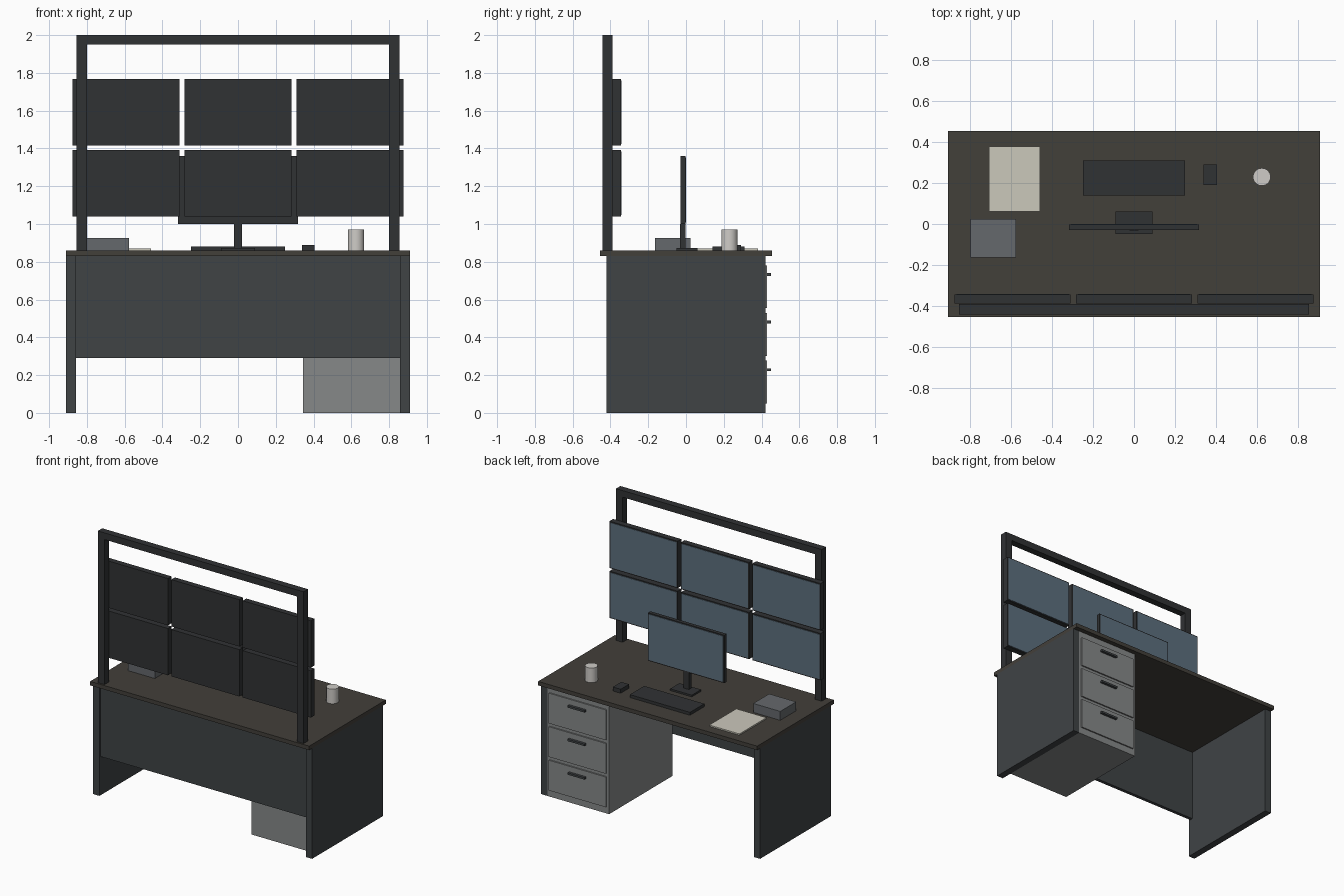
import bpy

if "Cube" in bpy.data.objects:
    bpy.data.objects.remove(bpy.data.objects["Cube"])


def mat(name, r, g, b):
    m = bpy.data.materials.new(name)
    m.diffuse_color = (r, g, b, 1)
    m.use_nodes = True
    m.node_tree.nodes["Principled BSDF"].inputs["Base Color"].default_value = m.diffuse_color
    return m


WOOD = mat("dark_wood", 0.055, 0.05, 0.042)
PANEL = mat("slate", 0.05, 0.056, 0.06)
BLACK = mat("black_plastic", 0.03, 0.032, 0.034)
GLASS = mat("screen_blue", 0.11, 0.16, 0.21)
STEEL = mat("grey_steel", 0.24, 0.25, 0.25)
BOXGREY = mat("box_grey", 0.13, 0.14, 0.15)
PAPER = mat("paper", 0.6, 0.58, 0.5)
CERAMIC = mat("ceramic", 0.62, 0.6, 0.57)


def box(name, x, y, z, m):
    """Box from (min, max) ranges on each axis."""
    bpy.ops.mesh.primitive_cube_add(size=1, location=[(a + b) / 2 for a, b in (x, y, z)])
    o = bpy.context.object
    o.name = name
    o.scale = [b - a for a, b in (x, y, z)]
    bpy.ops.object.transform_apply(location=False, rotation=False, scale=True)
    o.data.materials.append(m)
    return o


def cylinder(name, r, h, loc, m, rot=(0, 0, 0), sides=32):
    bpy.ops.mesh.primitive_cylinder_add(vertices=sides, radius=r, depth=h, location=loc, rotation=rot)
    o = bpy.context.object
    o.name = name
    o.data.materials.append(m)
    bpy.ops.object.shade_smooth_by_angle()
    return o


def monitor(name, cx, w, y0, y1, z0, z1):
    """Dark casing with a thin screen on the +y face."""
    e = 0.008
    box(name + "_case", (cx - w / 2, cx + w / 2), (y0, y1), (z0, z1), BLACK)
    box(name + "_screen", (cx - w / 2 + e, cx + w / 2 - e), (y1 - 0.002, y1 + 0.003),
        (z0 + e, z1 - e), GLASS)


# Desk
box("desk_top", (-0.91, 0.91), (-0.455, 0.455), (0.83, 0.86), WOOD)
for side, s in (("left", -1), ("right", 1)):
    x = sorted((s * 0.858, s * 0.91))
    box(side + "_side_panel", x, (-0.42, 0.42), (0, 0.83), PANEL)
    x = sorted((s * 0.80, s * 0.855))
    box(side + "_post", x, (-0.442, -0.39), (0.86, 1.95), BLACK)
box("modesty_panel", (-0.858, 0.858), (-0.405, -0.38), (0.29, 0.83), PANEL)
box("top_rail", (-0.855, 0.855), (-0.442, -0.39), (1.95, 2.0), BLACK)

# Drawer pedestal
box("pedestal", (0.345, 0.858), (-0.335, 0.42), (0, 0.83), STEEL)
for i in range(3):
    z = 0.05 + i * 0.252
    box(f"drawer_front_{i}", (0.365, 0.84), (0.418, 0.43), (z, z + 0.227), STEEL)
    box(f"drawer_handle_{i}", (0.53, 0.67), (0.43, 0.449), (z + 0.171, z + 0.186), PANEL)

# Wall of six monitors
for row, z in enumerate((1.04, 1.415)):
    for col in (-1, 0, 1):
        monitor(f"wall_monitor_{row}_{col + 1}", col * 0.594, 0.566, -0.388, -0.345, z, z + 0.352)

# Desk monitor on stand
monitor("desk_monitor", 0, 0.634, -0.03, -0.002, 1.0, 1.36)
box("stand_neck", (-0.022, 0.022), (-0.033, -0.003), (0.87, 1.0), BLACK)
box("stand_base", (-0.09, 0.09), (-0.05, 0.06), (0.86, 0.873), BLACK)

# Desk items
box("keyboard", (-0.25, 0.25), (0.14, 0.31), (0.86, 0.882), BLACK)
box("mouse", (0.34, 0.405), (0.19, 0.29), (0.86, 0.89), BLACK)
box("paper_stack", (-0.71, -0.46), (0.06, 0.38), (0.86, 0.87), PAPER)
box("small_box", (-0.80, -0.576), (-0.165, 0.024), (0.86, 0.927), BOXGREY)
cylinder("mug", 0.043, 0.11, (0.625, 0.23, 0.915), CERAMIC)
